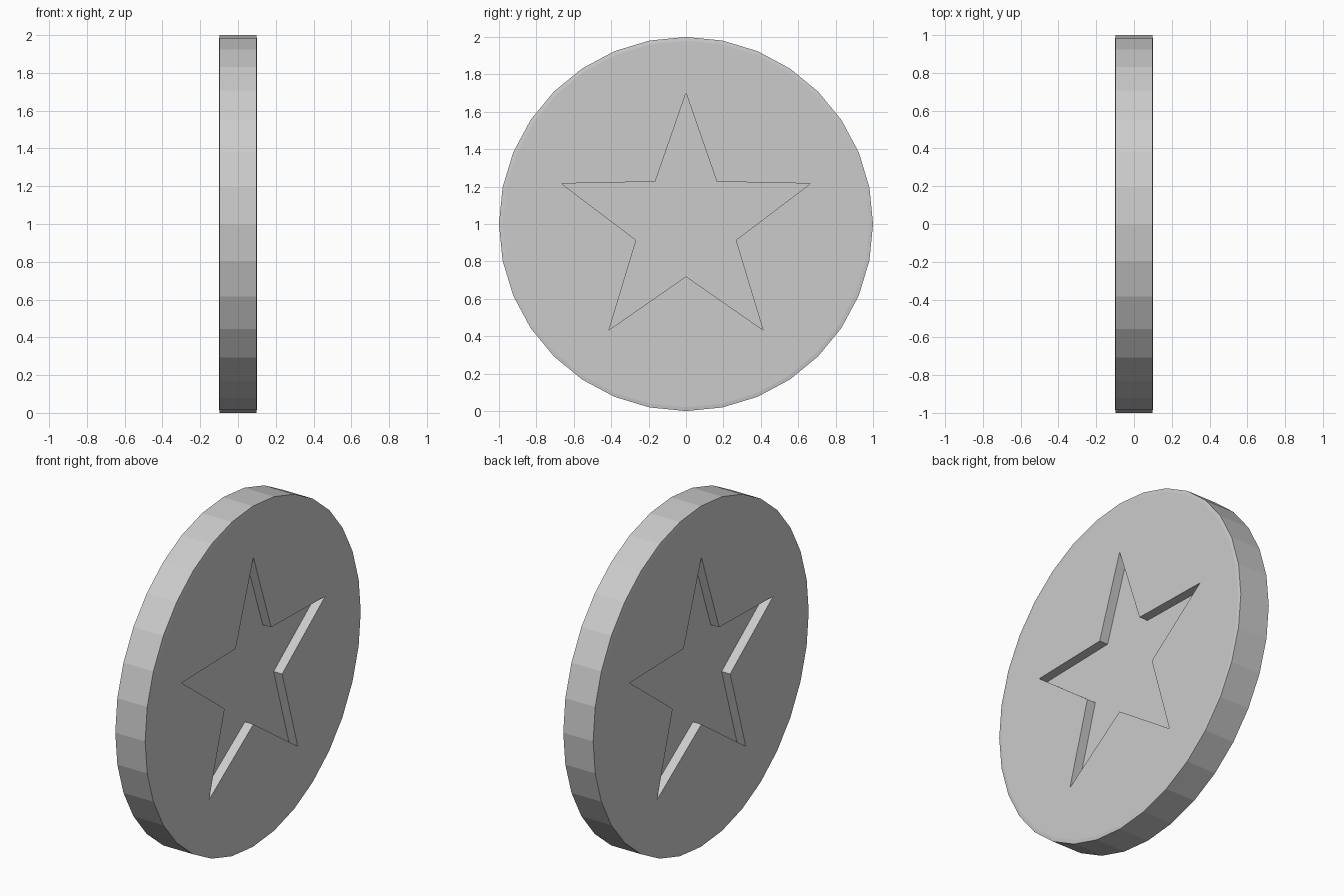
import bpy
import bmesh
from math import sin, cos, pi

cube = bpy.data.objects.get("Cube")
if cube:
    bpy.data.objects.remove(cube)

HALF = 0.1        # half thickness of the disc
DEPTH = 0.055     # depth of each star recess
SIDES = 32
ROUND = [1.0] * SIDES
STAR = [0.7, 0.28] * 5

grey = bpy.data.materials.new("plain_grey")
grey.use_nodes = True
colour = (0.6, 0.6, 0.6, 1)
grey.diffuse_color = colour
grey.node_tree.nodes["Principled BSDF"].inputs["Base Color"].default_value = colour

bm = bmesh.new()


def ring(radii, x, scale=1.0):
    """Closed loop of points around the x axis, starting at the top."""
    n = len(radii)
    return [bm.verts.new((x, r * scale * sin(2 * pi * i / n),
                          1 + r * scale * cos(2 * pi * i / n)))
            for i, r in enumerate(radii)]


def strip(a, b):
    """Band of quads between two matching loops."""
    for i in range(len(a)):
        j = (i + 1) % len(a)
        bm.faces.new((a[i], a[j], b[j], b[i]))


def edges(loop):
    pairs = zip(loop, loop[1:] + loop[:1])
    return [bm.edges.get(p) or bm.edges.new(p) for p in pairs]


# each side: softened rim, flat face with a star opening, recessed star floor
rims = []
for s in (-1, 1):
    rim = ring(ROUND, s * (HALF - 0.003))
    face = ring(ROUND, s * HALF, 0.98)
    star = ring(STAR, s * HALF)
    floor = ring(STAR, s * (HALF - DEPTH))
    strip(rim, face)
    strip(star, floor)
    bm.faces.new(floor)
    bmesh.ops.triangle_fill(bm, edges=edges(face) + edges(star), use_beauty=True)
    rims.append(rim)

# outer edge of the disc
strip(*rims)
bmesh.ops.recalc_face_normals(bm, faces=bm.faces)

mesh = bpy.data.meshes.new("star_disc")
bm.to_mesh(mesh)
bm.free()
mesh.materials.append(grey)
disc = bpy.data.objects.new("star_disc", mesh)
bpy.context.collection.objects.link(disc)
